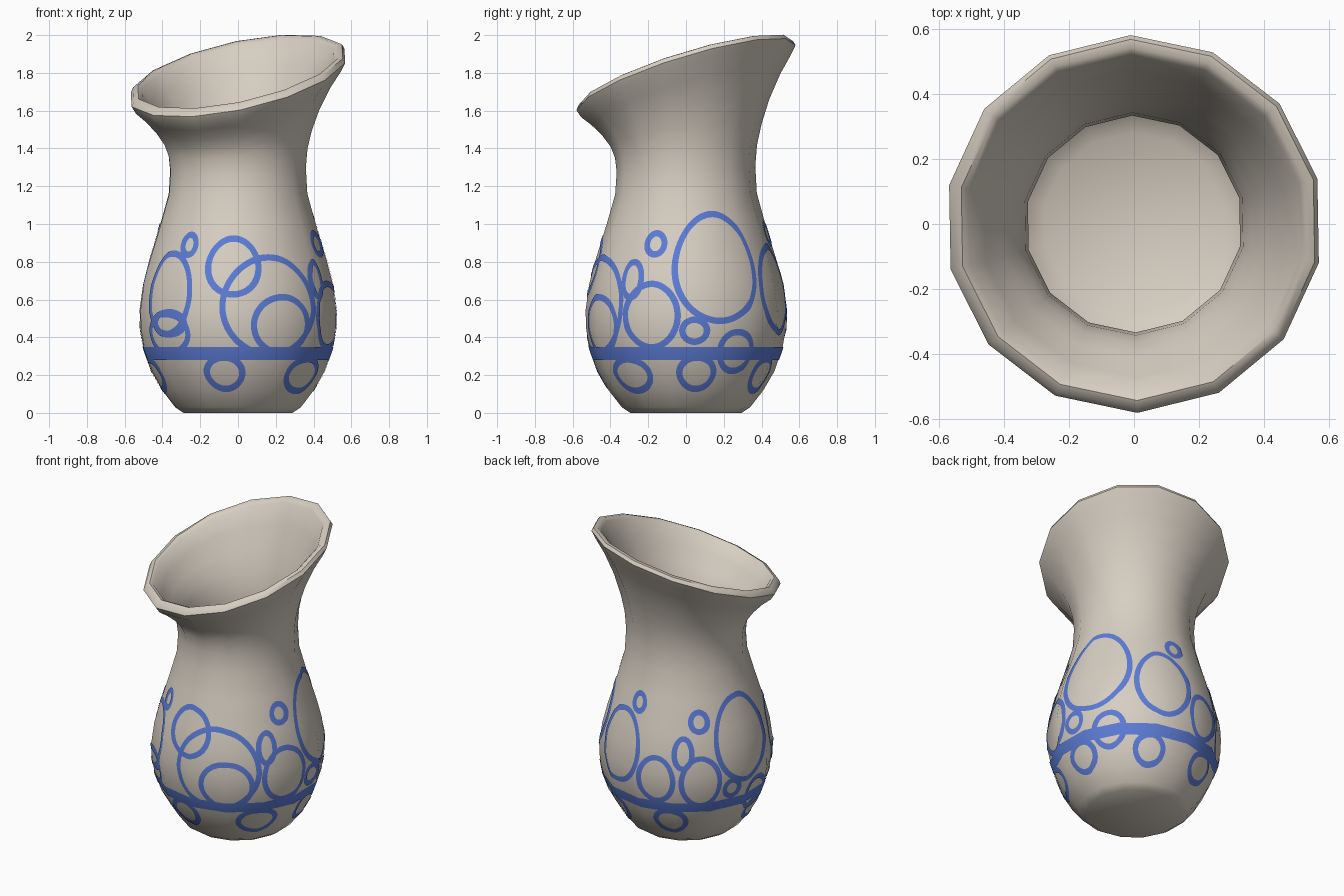
import bpy, math

if "Cube" in bpy.data.objects:
    bpy.data.objects.remove(bpy.data.objects["Cube"])

N = 14                      # sides of the vase
START = math.radians(181)   # azimuth of the first corner (0 = front, 90 = right)
TILT_X, TILT_Y = 0.2, 0.3   # slope of the rim plane
OFFSET = 0.004              # height of the painted decoration above the wall


def material(name, rgb):
    m = bpy.data.materials.new(name)
    m.diffuse_color = (*rgb, 1)
    m.use_nodes = True
    m.node_tree.nodes["Principled BSDF"].inputs["Base Color"].default_value = m.diffuse_color
    return m


def make_object(name, verts, faces, mat):
    me = bpy.data.meshes.new(name)
    me.from_pydata(verts, [], faces)
    me.materials.append(mat)
    me.update()
    me.shade_smooth()
    ob = bpy.data.objects.new(name, me)
    bpy.context.collection.objects.link(ob)
    return ob


clay = material("warm_beige", (0.68, 0.62, 0.54))
blue = material("paint_blue", (0.107, 0.20, 0.67))

# Profile rings: radius, height, share of the rim tilt
outer = [(0.295, 0, 0), (0.34, 0.03, 0), (0.41, 0.12, 0), (0.468, 0.22, 0),
         (0.51, 0.34, 0), (0.528, 0.44, 0), (0.532, 0.54, 0), (0.513, 0.68, 0),
         (0.482, 0.80, 0), (0.42, 1.0, 0), (0.375, 1.16, 0.03), (0.367, 1.29, 0.15),
         (0.376, 1.385, 0.3), (0.40, 1.47, 0.5), (0.442, 1.565, 0.75),
         (0.50, 1.66, 0.92), (0.555, 1.73, 1)]
rim = [(0.58, 1.775, 1), (0.567, 1.80, 1), (0.542, 1.806, 1), (0.52, 1.79, 1)]
inner = [(0.47, 1.69, 0.92), (0.41, 1.58, 0.75), (0.367, 1.48, 0.5), (0.342, 1.39, 0.3),
         (0.333, 1.29, 0.15), (0.34, 1.16, 0.03), (0.385, 1.0, 0), (0.447, 0.80, 0),
         (0.497, 0.54, 0), (0.475, 0.34, 0), (0.43, 0.22, 0), (0.37, 0.12, 0),
         (0.28, 0.06, 0)]

# Vase body: lathe with gradually tilted rings, closed floor inside and out
verts, faces = [], []
profile = outer + rim + inner
for r, z, t in profile:
    for k in range(N):
        a = START + 2 * math.pi * k / N
        x, y = r * math.sin(a), -r * math.cos(a)
        verts.append((x, y, z + t * (TILT_X * x + TILT_Y * y)))
for i in range(len(profile) - 1):
    for k in range(N):
        j = (k + 1) % N
        faces.append((i * N + k, i * N + j, (i + 1) * N + j, (i + 1) * N + k))
faces.append(tuple(reversed(range(N))))
faces.append(tuple(range((len(profile) - 1) * N, len(profile) * N)))
vase = make_object("vase_body", verts, faces, clay)
vase.data.set_sharp_from_angle(angle=math.radians(48))


def radius(z):
    for (r0, z0, _), (r1, z1, _) in zip(outer, outer[1:]):
        if z0 <= z <= z1:
            return r0 + (r1 - r0) * (z - z0) / (z1 - z0)
    return outer[0][0]


def on_wall(a, z):
    """Point just outside the faceted wall, and the smooth normal there."""
    step = 2 * math.pi / N
    d = (a - START) % step - step / 2
    r = radius(z) * math.cos(step / 2) / math.cos(d) + OFFSET
    slope = (radius(z + 0.05) - radius(z - 0.05)) / 0.1
    n = math.hypot(1, slope)
    s, c = math.sin(a), -math.cos(a)
    return (r * s, r * c, z), (s / n, c / n, -slope / n)


def add_strip(data, rows):
    """Closed loop of quads from equal rows of (azimuth, height)."""
    vs, ns, fs = data
    base, n = len(vs), len(rows[0])
    for row in rows:
        for a, z in row:
            p, nor = on_wall(a, z)
            vs.append(p)
            ns.append(nor)
    for i in range(len(rows) - 1):
        for k in range(n):
            j = (k + 1) % n
            fs.append((base + i * n + k, base + i * n + j,
                       base + (i + 1) * n + j, base + (i + 1) * n + k))


def finish(name, data):
    ob = make_object(name, data[0], data[2], blue)
    ob.data.normals_split_custom_set_from_vertices(data[1])


# Painted band around the belly
band = ([], [], [])
add_strip(band, [[(START + 2 * math.pi * k / (N * 4), z) for k in range(N * 4)]
                 for z in (0.28, 0.30, 0.32, 0.34, 0.35)])
finish("painted_band", band)

# Painted circles: azimuth, height, half angle, half height
circles = [
    # front
    (-3, 0.775, 18, 0.165), (20, 0.565, 31, 0.275), (27, 0.465, 19.5, 0.165),
    (-44, 0.475, 13, 0.075), (-47, 0.42, 18, 0.12),
    # right side
    (110, 0.77, 29, 0.30), (69, 0.515, 18, 0.185), (69, 0.895, 8.5, 0.073),
    (55.5, 0.705, 8, 0.11), (95, 0.435, 9, 0.075), (122, 0.325, 13, 0.12),
    # back
    (161, 0.655, 21, 0.245), (174, 0.95, 8, 0.07), (194, 0.50, 14, 0.16),
    (225, 0.49, 15, 0.175), (213, 0.68, 8, 0.11), (225, 0.87, 8.5, 0.075),
    # left side
    (260, 0.725, 25, 0.28), (248, 0.42, 7.5, 0.07), (272, 0.325, 13, 0.12),
    (313, 0.63, 19, 0.23), (325, 0.89, 7.5, 0.07),
    # hanging below the band
    (-9, 0.21, 14, 0.10), (50, 0.20, 17, 0.10), (97, 0.21, 13.5, 0.10),
    (152, 0.20, 13, 0.10), (203, 0.20, 14, 0.10), (282, 0.20, 16, 0.10),
]
rings = ([], [], [])
SEG, WIDTH = 96, 0.034
for az, zc, half, hh in circles:
    rows = []
    for f in (0, 0.25, 0.5, 0.75, 1):
        ha = math.radians(half) - f * WIDTH / radius(zc)
        hz = hh - f * WIDTH
        rows.append([(math.radians(az) + ha * math.cos(2 * math.pi * k / SEG),
                      zc + hz * math.sin(2 * math.pi * k / SEG)) for k in range(SEG)])
    add_strip(rings, rows)
finish("painted_circles", rings)
